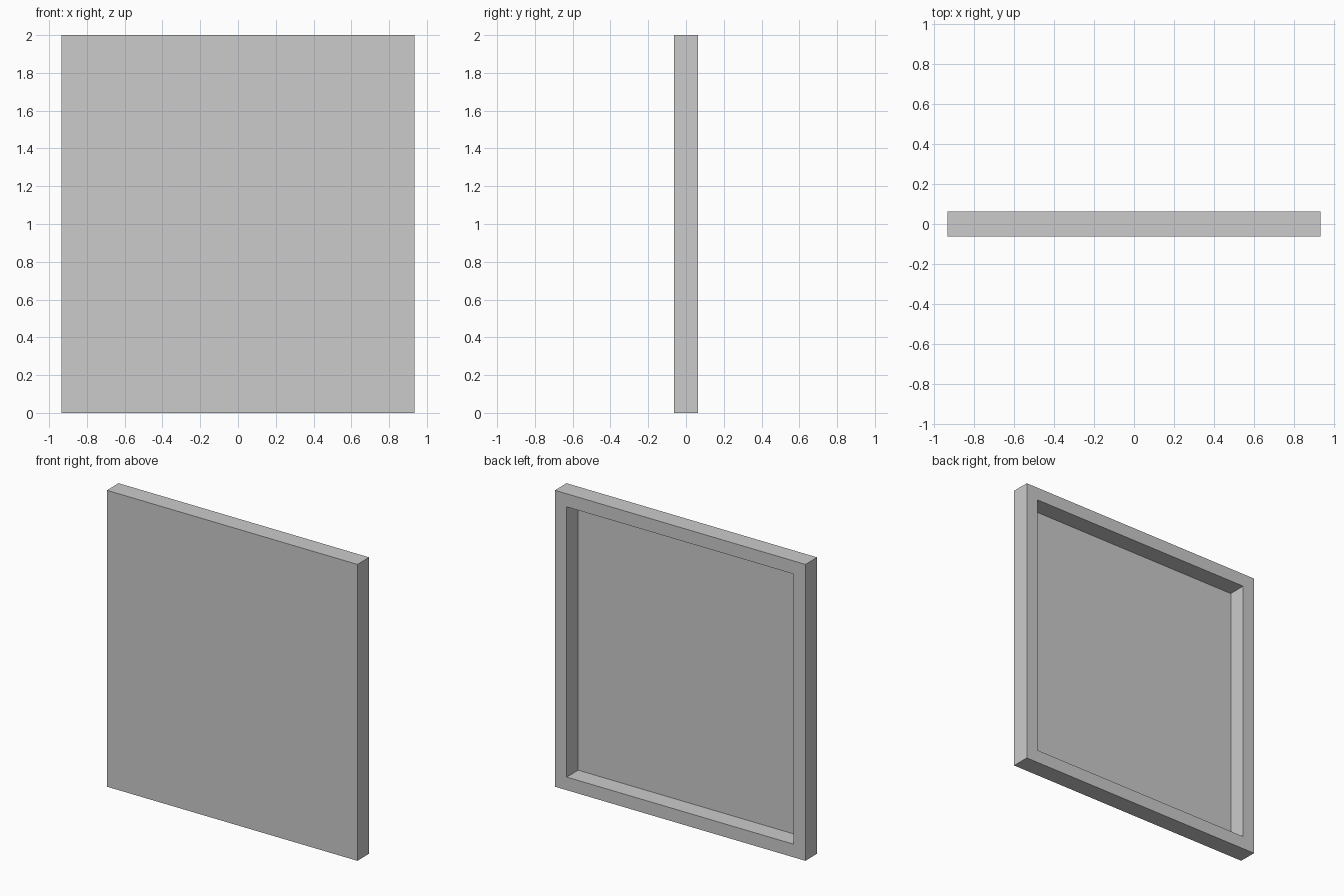
import bpy, bmesh
from mathutils import Matrix, Vector

if "Cube" in bpy.data.objects:
    bpy.data.objects.remove(bpy.data.objects["Cube"])

WIDTH, DEPTH, HEIGHT = 1.87, 0.125, 2.0
BORDER, SHEET = 0.125, 0.003   # rim width, thickness of the front sheet

# Slab standing on the floor
bm = bmesh.new()
bmesh.ops.create_cube(bm, size=1, matrix=Matrix.Translation((0, 0, HEIGHT / 2))
                      @ Matrix.Diagonal((WIDTH, DEPTH, HEIGHT, 1)))
bm.normal_update()

# Rim on the back: inset the back face, then sink it almost to the front
back = max(bm.faces, key=lambda f: f.normal.y)
bmesh.ops.inset_region(bm, faces=[back], thickness=BORDER)
result = bmesh.ops.extrude_discrete_faces(bm, faces=[back])
floor = result["faces"][0]
bmesh.ops.translate(bm, verts=floor.verts, vec=Vector((0, SHEET - DEPTH, 0)))
bmesh.ops.recalc_face_normals(bm, faces=bm.faces)

mesh = bpy.data.meshes.new("framed_panel")
bm.to_mesh(mesh)
bm.free()
bpy.context.collection.objects.link(bpy.data.objects.new("framed_panel", mesh))
